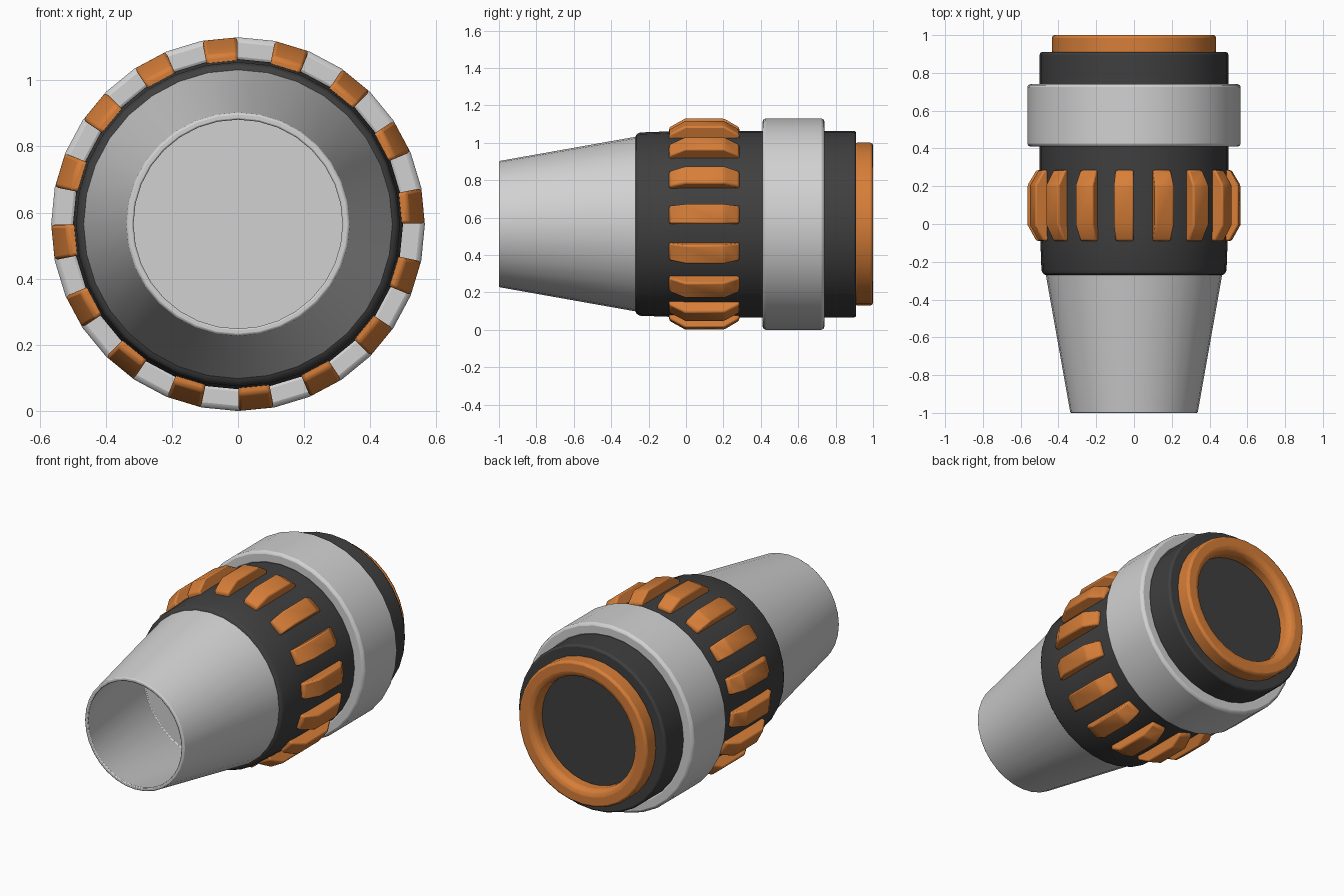
import bpy, bmesh, math
from mathutils import Matrix, Vector

SIDES = 32
CENTRE_Z = 0.565

cube = bpy.data.objects.get("Cube")
if cube:
    bpy.data.objects.remove(cube, do_unlink=True)


def material(name, colour):
    mat = bpy.data.materials.new(name)
    mat.use_nodes = True
    mat.diffuse_color = (*colour, 1)
    mat.node_tree.nodes["Principled BSDF"].inputs["Base Color"].default_value = (*colour, 1)
    return mat


silver = material("light grey metal", (0.64, 0.64, 0.64))
dark = material("charcoal rubber", (0.05, 0.05, 0.05))
orange = material("orange plastic", (0.68, 0.21, 0.04))


def finish(bm, name, mat, bevel):
    """Turn a bmesh into a bevelled, smooth-shaded object."""
    bmesh.ops.recalc_face_normals(bm, faces=bm.faces)
    mesh = bpy.data.meshes.new(name)
    bm.to_mesh(mesh)
    bm.free()
    mesh.materials.append(mat)
    obj = bpy.data.objects.new(name, mesh)
    bpy.context.collection.objects.link(obj)
    mod = obj.modifiers.new("soft edges", "BEVEL")
    mod.width = bevel
    mod.segments = 2
    mod.limit_method = "ANGLE"
    mod.angle_limit = math.radians(30)
    bpy.ops.object.select_all(action="DESELECT")
    obj.select_set(True)
    bpy.context.view_layer.objects.active = obj
    bpy.ops.object.shade_smooth_by_angle(angle=math.radians(35))
    return obj


def lathe(name, profile, mat, bevel, closed=False):
    """Spin a (y, radius) profile around the long axis."""
    bm = bmesh.new()
    verts = [bm.verts.new((0, y, CENTRE_Z + r)) for y, r in profile]
    pairs = list(zip(verts, verts[1:]))
    if closed:
        pairs.append((verts[-1], verts[0]))
    edges = [bm.edges.new(p) for p in pairs]
    bmesh.ops.spin(bm, geom=verts + edges, cent=(0, 0, CENTRE_Z), axis=(0, 1, 0),
                   angle=math.tau, steps=SIDES, use_duplicate=False)
    bmesh.ops.remove_doubles(bm, verts=bm.verts, dist=0.0005)
    return finish(bm, name, mat, bevel)


# Main barrel, closed at both ends
lathe("barrel", [(-0.27, 0), (-0.27, 0.478), (-0.245, 0.49), (0, 0.499),
                 (0.91, 0.499), (0.91, 0)], dark, 0.012)

# Tapered hollow nozzle with a floor deep inside
lathe("nozzle", [(-0.24, 0), (-0.24, 0.472), (-1, 0.337), (-1, 0.315),
                 (-0.29, 0.44), (-0.29, 0)], silver, 0.006)

# Wide collar band
lathe("collar", [(0.41, 0.49), (0.41, 0.565), (0.74, 0.565), (0.74, 0.49)],
      silver, 0.016, closed=True)

# Rear rim, open onto the barrel end
lathe("rear_rim", [(0.9, 0.435), (1, 0.435), (1, 0.36), (0.975, 0.335), (0.9, 0.335)],
      orange, 0.014, closed=True)

# Grip blocks, each filling one facet of the round body
step = math.tau / SIDES
block_side = [(-0.09, 0.475), (-0.09, 0.515), (-0.005, 0.562),
              (0.205, 0.562), (0.285, 0.515), (0.285, 0.475)]
for i in range(SIDES // 2):
    bm = bmesh.new()
    turn = Matrix.Rotation(step * (2 * i + 0.5), 4, "Y")
    sides = []
    for s in (-1, 1):
        points = [Vector((s * r * math.tan(step / 2) * 0.97, y, r)) for y, r in block_side]
        sides.append([bm.verts.new(turn @ p + Vector((0, 0, CENTRE_Z))) for p in points])
    a, b = sides
    bm.faces.new(a)
    bm.faces.new(b)
    for k in range(len(a)):
        n = (k + 1) % len(a)
        bm.faces.new((a[k], a[n], b[n], b[k]))
    # Offset by half a facet so a block sits just left of the top when seen from the front
    bmesh.ops.rotate(bm, verts=bm.verts, cent=(0, 0, CENTRE_Z),
                     matrix=Matrix.Rotation(-step, 3, "Y"))
    finish(bm, f"grip_block_{i + 1}", orange, 0.01)
